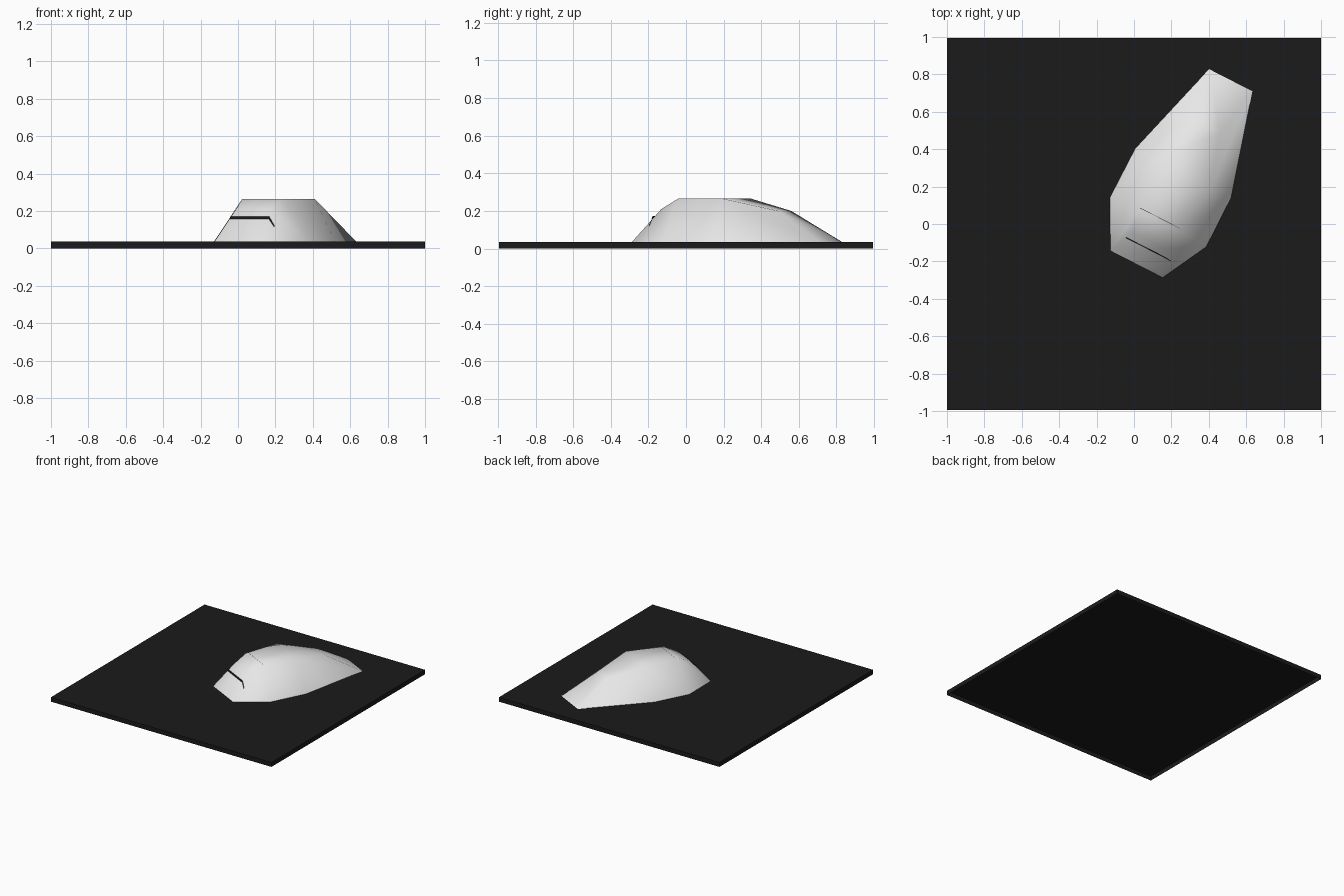
import bpy, bmesh, math
from mathutils import Vector, Matrix

if "Cube" in bpy.data.objects:
    bpy.data.objects.remove(bpy.data.objects["Cube"])


def material(name, value):
    m = bpy.data.materials.new(name)
    m.diffuse_color = (value, value, value, 1)
    m.use_nodes = True
    m.node_tree.nodes["Principled BSDF"].inputs["Base Color"].default_value = m.diffuse_color
    return m


black = material("black", 0.011)
white = material("off white", 0.8)


def finish(name, bm, mat):
    me = bpy.data.meshes.new(name)
    bm.to_mesh(me)
    bm.free()
    me.materials.append(mat)
    ob = bpy.data.objects.new(name, me)
    bpy.context.collection.objects.link(ob)
    return ob


# Mouse axes: turned on the pad, width runs along local x and length along local y
ANGLE = math.radians(-27.1)
place = Matrix.Rotation(ANGLE, 4, 'Z') @ Matrix.Translation((0.11, 0, 0))

# Flat square pad: a top sheet with a turned-down rim, open underneath
bm = bmesh.new()
bmesh.ops.create_cube(bm, size=1, matrix=Matrix.Translation((0, 0, 0.018)) @ Matrix.Diagonal((2, 1.99, 0.036, 1)))
bmesh.ops.delete(bm, geom=[f for f in bm.faces if f.normal.z < -0.5], context='FACES_ONLY')
finish("mouse_pad", bm, black)

# Mouse body: lofted from stations of (length position, half width, height)
base = [(-0.185, 0.157, 0.036), (0.067, 0.289, 0.036), (0.361, 0.288, 0.036), (0.92, 0.13, 0.036)]
top = [(-0.04, 0.10, 0.21), (0.07, 0.12, 0.265), (0.361, 0.166, 0.265), (0.646, 0.076, 0.20)]


def point(station, side):
    v, w, z = station
    return Vector((side * w, v, z))


bm = bmesh.new()
rows = [[bm.verts.new(point(s[i], side)) for s, side in ((base, -1), (top, -1), (top, 1), (base, 1))]
        for i in range(4)]
for a, b in zip(rows, rows[1:]):
    for j in range(3):
        bm.faces.new((a[j], b[j], b[j + 1], a[j + 1]))
bm.faces.new(rows[0])
bm.faces.new(rows[-1])
bmesh.ops.recalc_face_normals(bm, faces=bm.faces)
if sum(f.normal.z for f in bm.faces) < 0:
    bmesh.ops.reverse_faces(bm, faces=bm.faces)
for f in bm.faces:
    f.smooth = True
finish("mouse_body", bm, white).matrix_world = place


# Dark seams: narrow ribbons on the shell, given by lower points and a step to the upper edge
def ribbon(name, points):
    bm = bmesh.new()
    vs = [[bm.verts.new(p), bm.verts.new(p + step)] for p, step in points]
    for a, b in zip(vs, vs[1:]):
        bm.faces.new((a[0], b[0], b[1], a[1]))
    finish(name, bm, black).matrix_world = place


def on_side(s, t, side):
    low = point(base[0], side).lerp(point(base[1], side), s)
    high = point(top[0], side).lerp(point(top[1], side), s)
    return low.lerp(high, t) + Vector((0.002, -0.002, 0))


rise = Vector((0, 0.003, 0.014))
ribbon("front_seam", [(on_side(0, 0.70, -1), rise), (on_side(0, 0.70, 1), rise),
                      (on_side(0.2, 0.42, 1), rise * 0.6)])
ribbon("button_seam", [(Vector((x, 0.09, 0.2656)), Vector((0, 0.002, 0))) for x in (-0.12, 0.12)])
